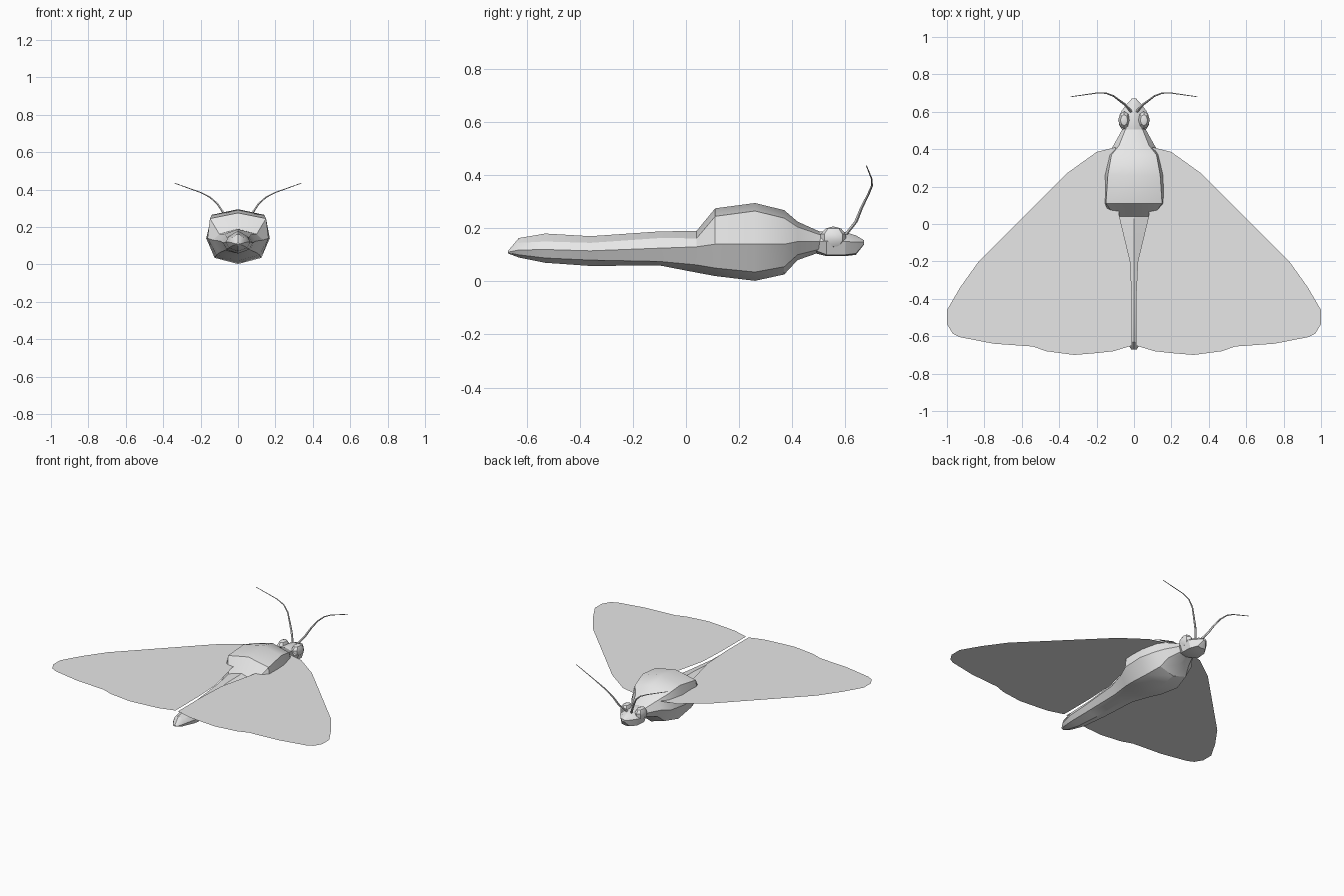
import bpy, bmesh, math

grey = bpy.data.materials.new("soft_grey")
grey.diffuse_color = (0.8, 0.8, 0.8, 1)


def finish(name, bm, angle=None):
    """Turn a bmesh into a named object; angle = smoothing limit in degrees."""
    bmesh.ops.recalc_face_normals(bm, faces=bm.faces)
    mesh = bpy.data.meshes.new(name)
    bm.to_mesh(mesh)
    bm.free()
    mesh.materials.append(grey)
    ob = bpy.data.objects.new(name, mesh)
    bpy.context.collection.objects.link(ob)
    if angle:
        bpy.ops.object.select_all(action='DESELECT')
        ob.select_set(True)
        bpy.context.view_layer.objects.active = ob
        bpy.ops.object.shade_smooth_by_angle(angle=math.radians(angle))
    return ob


def loft(name, stations, angle):
    """Eight-sided body; station = y, top z, (shoulder x, z), (side x, z), (keel x, z), bottom z."""
    bm = bmesh.new()
    rings = []
    for y, zt, xs, zs, xm, zm, xk, zk, zb in stations:
        outline = [(0, zt), (xs, zs), (xm, zm), (xk, zk), (0, zb),
                   (-xk, zk), (-xm, zm), (-xs, zs)]
        rings.append([bm.verts.new((x, y, z)) for x, z in outline])
    for a, b in zip(rings, rings[1:]):
        for i in range(8):
            j = (i + 1) % 8
            bm.faces.new((a[i], a[j], b[j], b[i]))
    bm.faces.new(rings[0])
    bm.faces.new(rings[-1])
    return finish(name, bm, angle)


# Abdomen, thorax and neck
loft("body", [
    (-0.67, 0.115, 0.01, 0.112, 0.015, 0.11, 0.01, 0.108, 0.105),
    (-0.63, 0.163, 0.03, 0.145, 0.04, 0.118, 0.03, 0.100, 0.090),
    (-0.53, 0.180, 0.05, 0.150, 0.065, 0.120, 0.05, 0.088, 0.070),
    (-0.36, 0.170, 0.06, 0.145, 0.080, 0.115, 0.06, 0.080, 0.058),
    (-0.10, 0.188, 0.07, 0.163, 0.095, 0.125, 0.07, 0.075, 0.060),
    (0.04, 0.190, 0.10, 0.162, 0.135, 0.130, 0.10, 0.062, 0.033),
    (0.11, 0.275, 0.15, 0.245, 0.163, 0.140, 0.115, 0.050, 0.020),
    (0.26, 0.295, 0.14, 0.265, 0.170, 0.140, 0.125, 0.035, 0.002),
    (0.37, 0.268, 0.12, 0.238, 0.145, 0.140, 0.100, 0.055, 0.026),
    (0.42, 0.225, 0.08, 0.205, 0.110, 0.150, 0.080, 0.100, 0.080),
    (0.52, 0.180, 0.04, 0.170, 0.055, 0.150, 0.040, 0.125, 0.115),
], 30)

# Head tapering to a blunt snout
loft("head", [
    (0.49, 0.185, 0.035, 0.175, 0.055, 0.150, 0.040, 0.115, 0.105),
    (0.53, 0.190, 0.045, 0.180, 0.080, 0.150, 0.060, 0.100, 0.095),
    (0.60, 0.185, 0.040, 0.172, 0.070, 0.150, 0.055, 0.100, 0.095),
    (0.64, 0.173, 0.025, 0.165, 0.040, 0.148, 0.030, 0.105, 0.100),
    (0.67, 0.155, 0.008, 0.153, 0.012, 0.148, 0.008, 0.140, 0.138),
], 25)

for side, label in ((1, "right"), (-1, "left")):
    # Bulging faceted eye
    bm = bmesh.new()
    bmesh.ops.create_uvsphere(bm, u_segments=8, v_segments=5, radius=1)
    for v in bm.verts:
        v.co = (side * (0.053 + 0.033 * v.co.x), 0.555 + 0.05 * v.co.y, 0.165 + 0.042 * v.co.z)
    finish(label + "_eye", bm, 30)

    # Flat paper-thin wings lying edge to edge
    wings = {
        "forewing": [(0.08, 0.05), (0.10, 0.41), (0.20, 0.385), (0.36, 0.27), (0.62, 0.01),
                     (0.83, -0.20), (0.93, -0.34), (1.0, -0.46), (1.0, -0.535), (0.97, -0.585),
                     (0.93, -0.605), (0.75, -0.64), (0.54, -0.655), (0.39, -0.645), (0.22, -0.08)],
        "hindwing": [(0.08, 0.05), (0.22, -0.08), (0.39, -0.645), (0.54, -0.655), (0.47, -0.68),
                     (0.32, -0.70), (0.20, -0.69), (0.11, -0.68), (0.01, -0.65), (0.01, -0.40),
                     (0.02, -0.20)],
    }
    for part, outline in wings.items():
        bm = bmesh.new()
        face = bm.faces.new([bm.verts.new((side * x, y, 0.203)) for x, y in outline])
        face.normal_update()
        # both wings face upward
        up = face.normal.z > 0
        bmesh.ops.triangulate(bm, faces=[face])
        ob = finish(f"{label}_{part}", bm)
        if ob.data.polygons[0].normal.z < 0:
            ob.data.flip_normals()

    # Swept antenna: tapered tube along a path
    path = [(0.015, 0.60, 0.175), (0.05, 0.64, 0.225), (0.08, 0.662, 0.28), (0.11, 0.685, 0.325),
            (0.15, 0.70, 0.36), (0.20, 0.70, 0.385), (0.34, 0.68, 0.435)]
    bm = bmesh.new()
    rings = []
    for i, (x, y, z) in enumerate(path):
        r = 0.008 - 0.001 * i
        # ring plane leans from level to upright as the antenna sweeps outward
        lean = math.radians(20 + 8 * i)
        ring = []
        for k in range(5):
            a = 2 * math.pi * k / 5
            u, w = r * math.cos(a), r * math.sin(a)
            ring.append(bm.verts.new((side * (x + u * math.cos(lean)), y + w,
                                      z - u * math.sin(lean))))
        rings.append(ring)
    for a, b in zip(rings, rings[1:]):
        for k in range(5):
            j = (k + 1) % 5
            bm.faces.new((a[k], a[j], b[j], b[k]))
    bm.faces.new(rings[0])
    bm.faces.new(rings[-1])
    finish(label + "_antenna", bm, 50)
